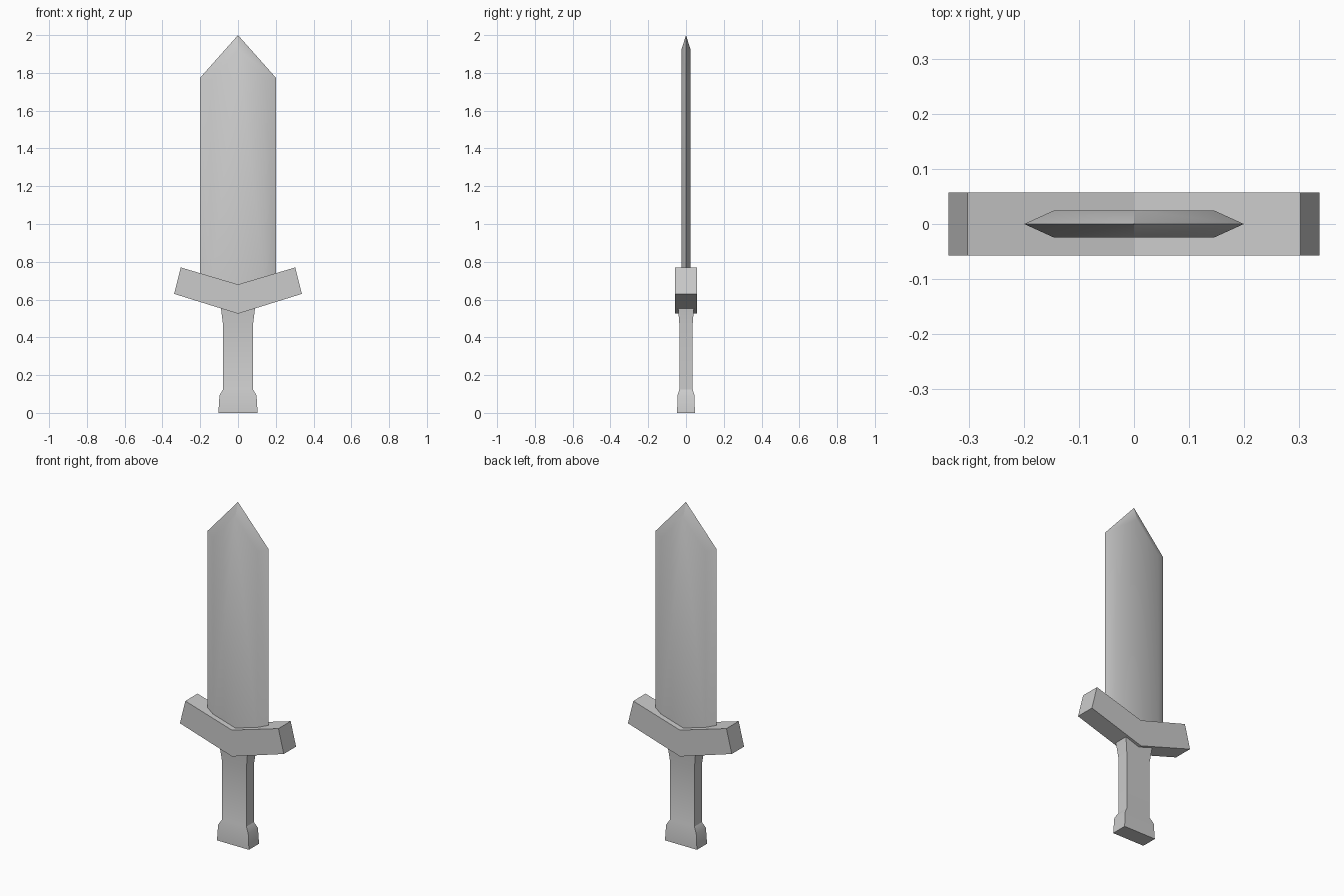
import bpy
import bmesh
import math

old = bpy.data.objects.get("Cube")
if old:
    bpy.data.objects.remove(old, do_unlink=True)

# One plain grey for the whole weapon
grey = bpy.data.materials.new("plain_grey")
grey.use_nodes = True
colour = (0.6, 0.6, 0.6, 1)
grey.diffuse_color = colour
grey.node_tree.nodes["Principled BSDF"].inputs["Base Color"].default_value = colour


def finish(name, bm, angle=30):
    bmesh.ops.recalc_face_normals(bm, faces=bm.faces)
    mesh = bpy.data.meshes.new(name)
    bm.to_mesh(mesh)
    bm.free()
    mesh.materials.append(grey)
    obj = bpy.data.objects.new(name, mesh)
    bpy.context.collection.objects.link(obj)
    bpy.ops.object.select_all(action="DESELECT")
    obj.select_set(True)
    bpy.context.view_layer.objects.active = obj
    bpy.ops.object.shade_smooth_by_angle(angle=math.radians(angle))
    return obj


def mirrored(half):
    """Close a right-hand outline (centre to centre) with its left-hand twin."""
    return half + [(-x, z) for x, z in reversed(half[1:-1])]


def ring(bm, outline, y):
    return [bm.verts.new((x, y, z)) for x, z in outline]


def bridge(bm, a, b):
    for i in range(len(a)):
        j = (i + 1) % len(a)
        bm.faces.new((a[i], a[j], b[j], b[i]))


# Blade: a cutting edge outline with a raised flat on each side
bm = bmesh.new()
edge = ring(bm, mirrored([(0, 0.64), (0.2, 0.65), (0.2, 1.775), (0, 2.0)]), 0)
flat = mirrored([(0, 0.64), (0.145, 0.65), (0.145, 1.757), (0, 1.92)])
for y in (-0.025, 0.025):
    face = ring(bm, flat, y)
    bridge(bm, edge, face)
    bm.faces.new(face)
finish("blade", bm)

# Guard: a chevron bar, wings swept upward
bm = bmesh.new()
chevron = mirrored([(0, 0.525), (0.338, 0.63), (0.303, 0.77), (0, 0.68)])
front, back = ring(bm, chevron, -0.057), ring(bm, chevron, 0.057)
bridge(bm, front, back)
for r in (front, back):
    for side in ((0, 1, 2, 3), (0, 3, 4, 5)):
        bm.faces.new([r[i] for i in side])
finish("guard", bm)

# Handle: stacked rectangles (half width, half depth, height), pommel to flare
bm = bmesh.new()
sections = [(0.104, 0.047, 0), (0.098, 0.045, 0.093), (0.079, 0.035, 0.125),
            (0.079, 0.035, 0.466), (0.091, 0.042, 0.56)]
rings = [[bm.verts.new((sx * w, sy * d, z))
          for sx, sy in ((-1, -1), (1, -1), (1, 1), (-1, 1))]
         for w, d, z in sections]
for lower, upper in zip(rings, rings[1:]):
    bridge(bm, lower, upper)
bm.faces.new(rings[0])
bm.faces.new(rings[-1])
finish("handle", bm)
